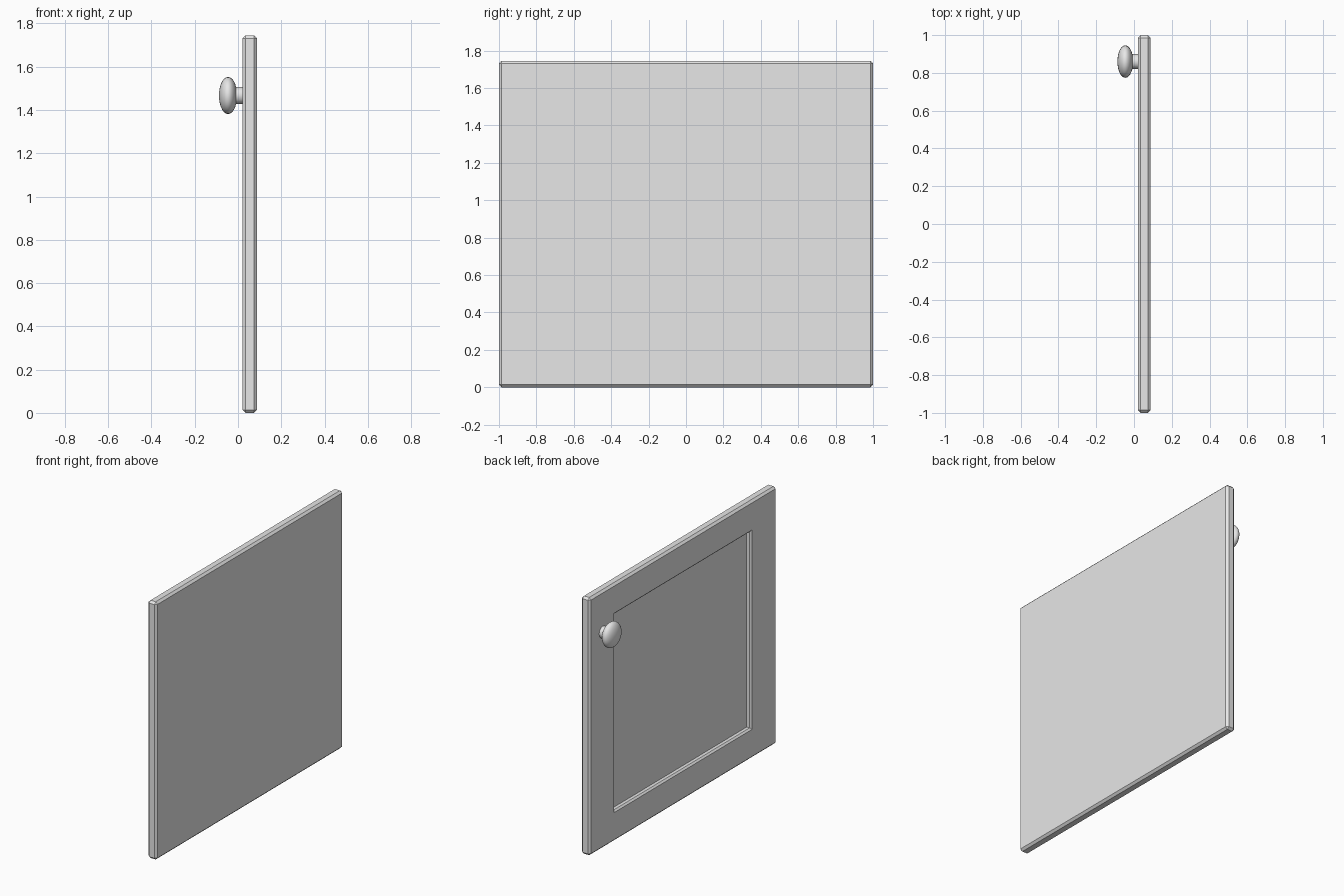
import bpy
import bmesh
import math
from mathutils import Matrix, Vector

old = bpy.data.objects.get("Cube")
if old:
    bpy.data.objects.remove(old, do_unlink=True)

# One plain grey for the whole model
grey = bpy.data.materials.new("plain grey")
grey.use_nodes = True
grey.diffuse_color = (0.8, 0.8, 0.8, 1)
grey.node_tree.nodes["Principled BSDF"].inputs["Base Color"].default_value = (0.8, 0.8, 0.8, 1)

HEIGHT = 1.745
BACK, FACE = 0.088, 0.021      # x of the plain side and of the panelled side
KNOB_Y, KNOB_Z = 0.86, 1.467


def finish(name, bm):
    mesh = bpy.data.meshes.new(name)
    bmesh.ops.recalc_face_normals(bm, faces=bm.faces)
    bm.to_mesh(mesh)
    bm.free()
    mesh.materials.append(grey)
    obj = bpy.data.objects.new(name, mesh)
    bpy.context.collection.objects.link(obj)
    return obj


def smooth(obj, angle):
    bpy.ops.object.select_all(action="DESELECT")
    obj.select_set(True)
    bpy.context.view_layer.objects.active = obj
    bpy.ops.object.shade_smooth_by_angle(angle=math.radians(angle))


def step(bm, face, half_y, half_z, x):
    """Inset the panel face and place its corners on a centred rectangle."""
    bmesh.ops.inset_individual(bm, faces=[face], thickness=0.01)
    for v in face.verts:
        v.co = Vector((x, math.copysign(half_y, v.co.y),
                       HEIGHT / 2 + math.copysign(half_z, v.co.z - HEIGHT / 2)))


# Door slab with chamfered edges
bm = bmesh.new()
bmesh.ops.create_cube(bm, size=1, matrix=Matrix.Translation(
    ((BACK + FACE) / 2, 0, HEIGHT / 2)) @ Matrix.Diagonal((BACK - FACE, 2, HEIGHT, 1)))
bmesh.ops.bevel(bm, geom=bm.edges[:], offset=0.014, offset_type="OFFSET",
                segments=1, profile=0.5, affect="EDGES")
bm.normal_update()

# Recessed panel: rim, chamfered lip, straight wall, floor
panel = min(bm.faces, key=lambda f: f.calc_center_median().x)
step(bm, panel, 0.738, 0.675, FACE)
step(bm, panel, 0.727, 0.664, FACE + 0.011)
step(bm, panel, 0.727, 0.664, FACE + 0.033)
finish("door_panel", bm)

# Knob stem
along_x = Matrix.Rotation(math.pi / 2, 4, "Y")
bm = bmesh.new()
bmesh.ops.create_cone(bm, cap_ends=True, segments=12, radius1=0.04, radius2=0.04, depth=0.07,
                      matrix=Matrix.Translation((-0.01, KNOB_Y, KNOB_Z)) @ along_x)
smooth(finish("knob_stem", bm), 35)

# Rounded knob head
bm = bmesh.new()
bmesh.ops.create_uvsphere(bm, u_segments=24, v_segments=14, radius=1,
                          matrix=Matrix.Translation((-0.046, KNOB_Y, KNOB_Z)) @ along_x
                          @ Matrix.Diagonal((0.086, 0.086, 0.042, 1)))
smooth(finish("knob_head", bm), 50)
